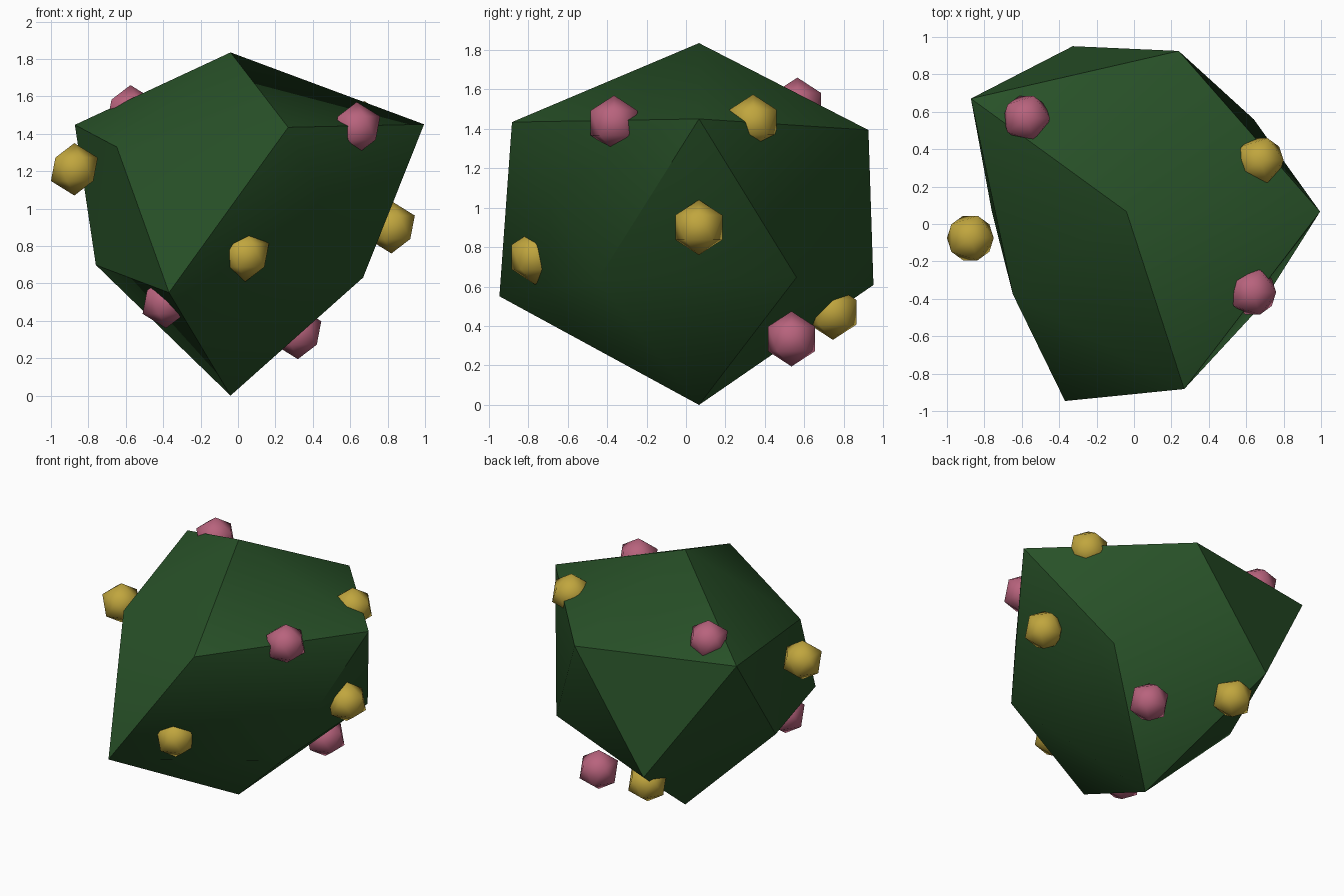
import bpy
import math
from mathutils import Vector

cube = bpy.data.objects.get("Cube")
if cube:
    bpy.data.objects.remove(cube, do_unlink=True)


def material(name, rgb):
    mat = bpy.data.materials.new(name)
    mat.use_nodes = True
    mat.diffuse_color = (*rgb, 1)
    bsdf = next(n for n in mat.node_tree.nodes if n.type == 'BSDF_PRINCIPLED')
    bsdf.inputs["Base Color"].default_value = (*rgb, 1)
    bsdf.inputs["Roughness"].default_value = 0.9
    return mat


def ball(name, radius, location, mat):
    bpy.ops.mesh.primitive_ico_sphere_add(subdivisions=1, radius=radius, location=location)
    obj = bpy.context.object
    obj.name = name
    obj.data.materials.append(mat)
    return obj


leaf = material("leaf green", (0.021, 0.082, 0.021))
yellow = material("flower yellow", (0.53, 0.38, 0.048))
pink = material("flower pink", (0.48, 0.125, 0.205))

# Bush body: a squashed twenty-sided ball with each corner pushed in or out
bush = ball("bush", 1, (-0.04, 0.066, 1.007), leaf)
bush.scale.z = 0.857
corner_reach = [
    ((0, 0, -1), 1.175), ((0, 0, 1), 0.966),
    ((0.72, -0.53, -0.45), 0.98), ((-0.28, -0.85, -0.45), 1.19),
    ((-0.89, 0, -0.45), 0.805), ((-0.28, 0.85, -0.45), 1.04),
    ((0.72, 0.53, -0.45), 0.94), ((0.28, -0.85, 0.45), 1.115),
    ((-0.72, -0.53, 0.45), 0.84), ((-0.72, 0.53, 0.45), 1.15),
    ((0.28, 0.85, 0.45), 1.01), ((0.89, 0, 0.45), 1.157),
]
for v in bush.data.vertices:
    v.co *= min(corner_reach, key=lambda c: (Vector(c[0]) - v.co).length)[1]
bpy.ops.object.transform_apply(location=False, rotation=False, scale=True)
bpy.ops.object.shade_smooth_by_angle(angle=math.radians(40))

# Flowers dotted over the bush
flowers = {
    "yellow_flower": (yellow, [(0.82, 0.065, 0.90), (-0.875, -0.075, 1.21),
                               (0.04, -0.765, 0.75), (0.675, 0.34, 1.435),
                               (-0.215, 0.745, 0.47)]),
    "pink_flower": (pink, [(0.32, 0.535, 0.335), (-0.575, 0.565, 1.52),
                           (-0.385, -0.58, 0.50), (0.635, -0.365, 1.43)]),
}
for name, (mat, spots) in flowers.items():
    for i, spot in enumerate(spots):
        ball(f"{name}_{i + 1}", 0.14, spot, mat)
        bpy.ops.object.shade_smooth()
